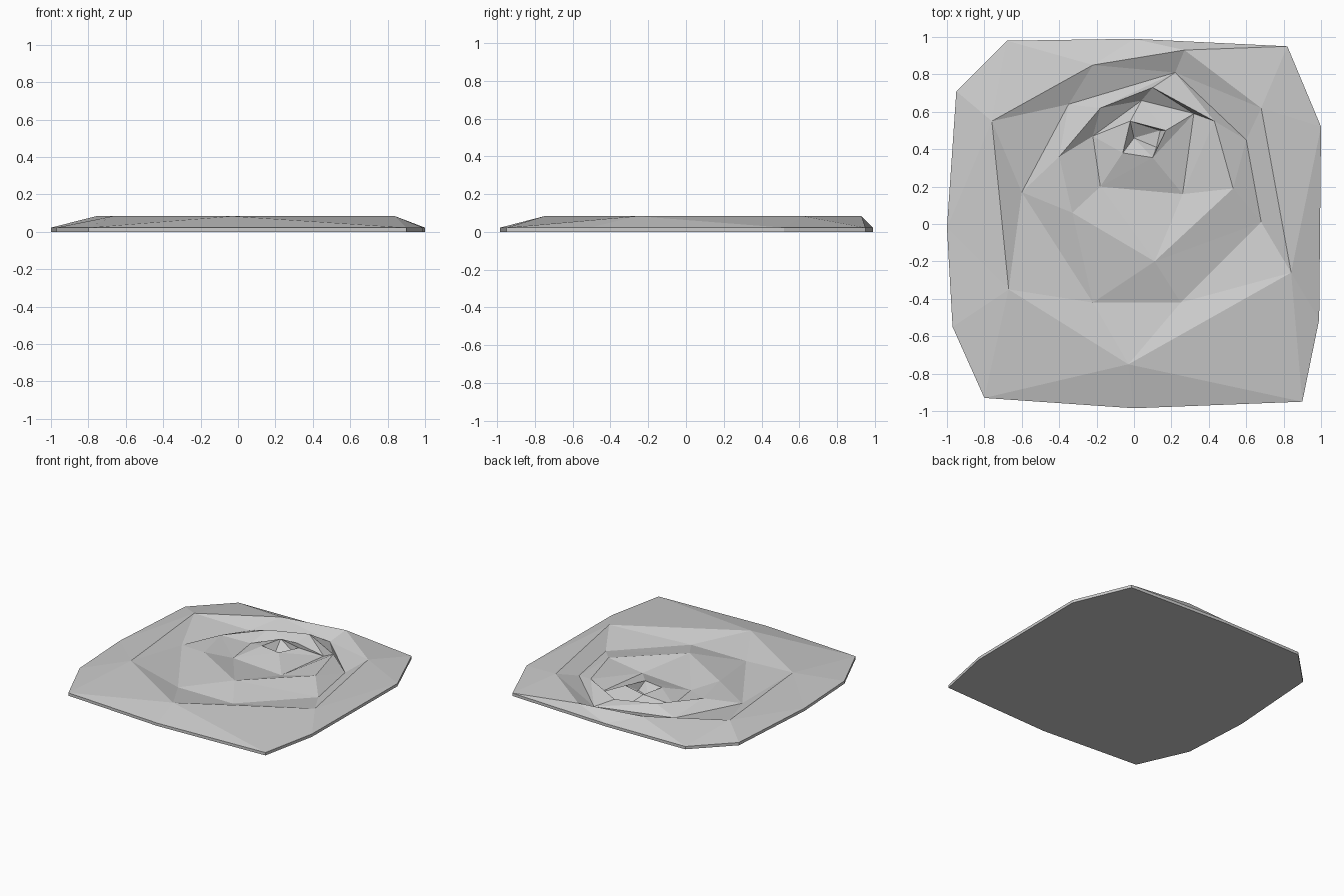
import bpy
import bmesh
from mathutils import Vector

cube = bpy.data.objects.get("Cube")
if cube:
    bpy.data.objects.remove(cube, do_unlink=True)

# One plain grey for the whole relief
grey = bpy.data.materials.new("stone_grey")
grey.use_nodes = True
colour = (0.6, 0.6, 0.6, 1.0)
grey.diffuse_color = colour
grey.node_tree.nodes["Principled BSDF"].inputs["Base Color"].default_value = colour

# Heights: slab edge, petal crests, creases between petals
RIM, CREST, CREASE = 0.022, 0.083, 0.025

# Outlines from the outside in, each running clockwise from the upper left
slab = [(-.95, .71), (-.68, .98), (0, .99), (.82, .95), (1, .52), (.99, -.51),
        (.9, -.95), (0, -.985), (-.8, -.93), (-.97, -.55), (-1, -.02)]
outer_petals = [(-.76, .55), (-.22, .85), (.27, .93), (.68, .62),
                (.84, -.26), (-.03, -.75), (-.67, -.35)]
outer_crease = [(-.35, .64), (.22, .81), (.6, .45), (.68, .01),
                (.25, -.42), (-.22, -.42), (-.6, .17)]
inner_petals = [(-.18, .62), (.1, .73), (.43, .55), (.53, .19),
                (.11, -.2), (-.33, .06), (-.4, .36)]
inner_crease = [(-.22, .47), (.04, .66), (.32, .59), (.26, .16), (-.18, .2)]
bud = [(-.02, .55), (.17, .5), (.1, .355), (-.06, .38)]
bud_hollow = [(0, .46), (.14, .5), (.12, .41)]

bm = bmesh.new()


def add_ring(outline, height):
    return [bm.verts.new((x, y, height)) for x, y in outline]


def zip_rings(outer, inner):
    """Fill between two closed outlines with triangles on the shorter diagonals."""
    i = j = 0
    n, m = len(outer), len(inner)
    while i < n or j < m:
        a, b = outer[i % n], inner[j % m]
        next_a, next_b = outer[(i + 1) % n], inner[(j + 1) % m]
        step_outer = (next_a.co - b.co).length <= (a.co - next_b.co).length
        if j == m or (i < n and step_outer):
            bm.faces.new((a, next_a, b))
            i += 1
        else:
            bm.faces.new((a, next_b, b))
            j += 1


# Flat underside and upright edge
base = add_ring(slab, 0)
top = add_ring(slab, RIM)
bm.faces.new(base)
for k in range(len(base)):
    nxt = (k + 1) % len(base)
    bm.faces.new((base[k], base[nxt], top[nxt], top[k]))

# Petal layers rising and falling toward the bud
layers = [(outer_petals, CREST), (outer_crease, CREASE), (inner_petals, CREST),
          (inner_crease, CREASE), (bud, CREST), (bud_hollow, CREASE)]
previous = top
for outline, height in layers:
    ring = add_ring(outline, height)
    zip_rings(previous, ring)
    previous = ring
bm.faces.new(previous)
bmesh.ops.recalc_face_normals(bm, faces=bm.faces)

mesh = bpy.data.meshes.new("flower_relief")
bm.to_mesh(mesh)
bm.free()
mesh.materials.append(grey)
relief = bpy.data.objects.new("flower_relief", mesh)
bpy.context.collection.objects.link(relief)
